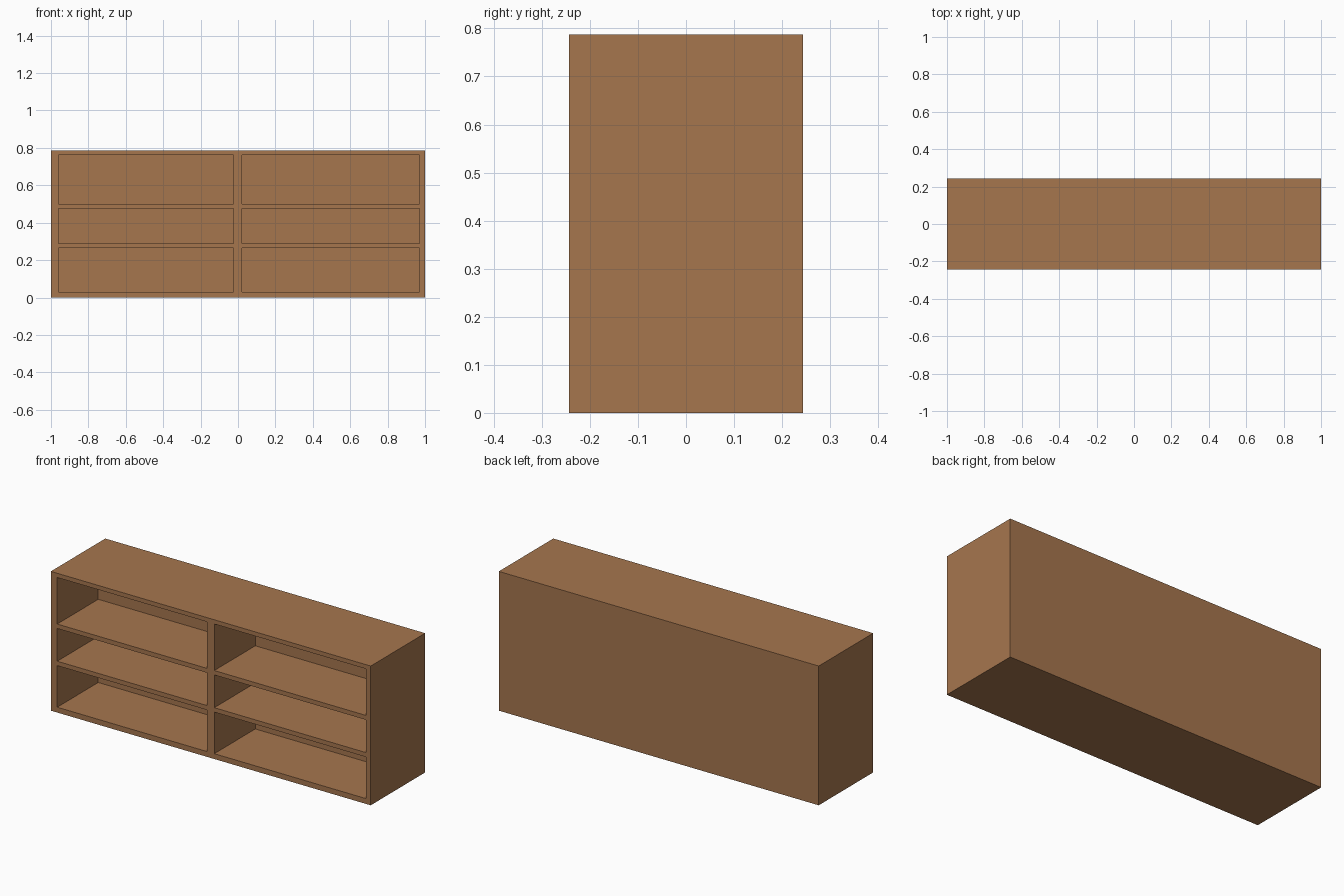
import bpy, bmesh, math
from mathutils import Vector

if "Cube" in bpy.data.objects:
    bpy.data.objects.remove(bpy.data.objects["Cube"])

W, D, H = 2.0, 0.486, 0.787          # overall size
RECESS = 0.366                       # depth of the compartments
COLUMNS = [(-0.96, -0.024), (0.022, 0.97)]
ROWS = [(0.03, 0.265), (0.29, 0.475), (0.50, 0.763)]

wood = bpy.data.materials.new("brown wood")
wood.diffuse_color = (0.381, 0.181, 0.076, 1)
wood.use_nodes = True
wood.node_tree.nodes["Principled BSDF"].inputs["Base Color"].default_value = wood.diffuse_color

# Solid cabinet block standing on the ground
bm = bmesh.new()
bmesh.ops.create_cube(bm, size=1)
for v in bm.verts:
    v.co = Vector((v.co.x * W, v.co.y * D, (v.co.z + 0.5) * H))


def slice_at(co, normal):
    bmesh.ops.bisect_plane(bm, geom=bm.verts[:] + bm.edges[:] + bm.faces[:],
                           plane_co=co, plane_no=normal, dist=1e-5)


# Cut lines for the uprights and shelves
for pair in COLUMNS:
    for x in pair:
        slice_at((x, 0, 0), (1, 0, 0))
for pair in ROWS:
    for z in pair:
        slice_at((0, 0, z), (0, 0, 1))


def is_opening(face):
    c = face.calc_center_median()
    return (face.normal.y < -0.9
            and any(a < c.x < b for a, b in COLUMNS)
            and any(a < c.z < b for a, b in ROWS))


# Push the six open compartments back into the block
bm.normal_update()
openings = [f for f in bm.faces if is_opening(f)]
result = bmesh.ops.extrude_discrete_faces(bm, faces=openings)
for f in result["faces"]:
    bmesh.ops.translate(bm, verts=f.verts[:], vec=(0, RECESS, 0))

# Clean up the flat surfaces
bmesh.ops.remove_doubles(bm, verts=bm.verts[:], dist=1e-5)
bmesh.ops.dissolve_limit(bm, angle_limit=math.radians(1),
                         verts=bm.verts[:], edges=bm.edges[:])
bmesh.ops.recalc_face_normals(bm, faces=bm.faces[:])

mesh = bpy.data.meshes.new("shelf_cabinet")
bm.to_mesh(mesh)
bm.free()
mesh.materials.append(wood)
cabinet = bpy.data.objects.new("shelf_cabinet", mesh)
bpy.context.collection.objects.link(cabinet)
